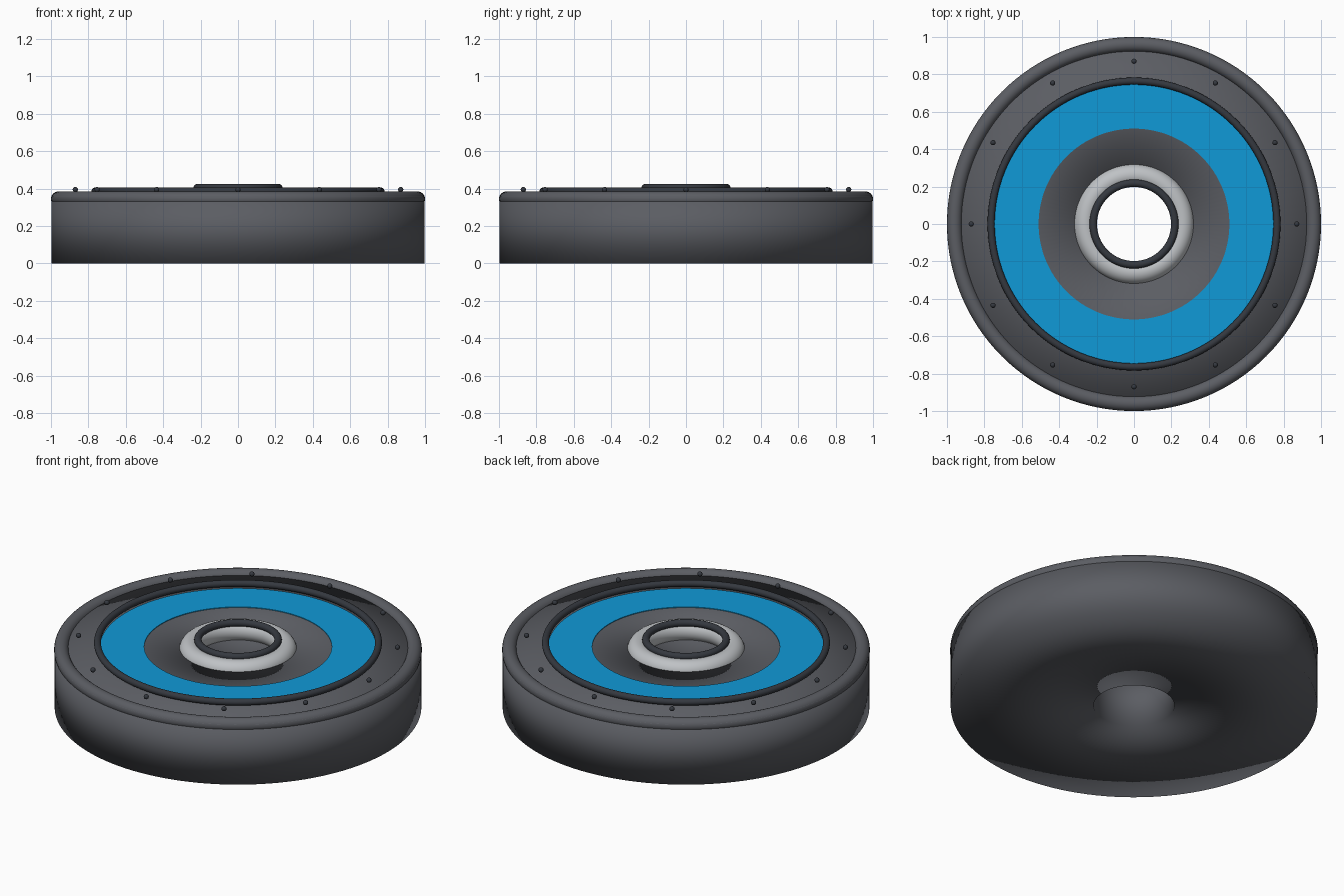
import bpy
import math

cube = bpy.data.objects.get("Cube")
if cube:
    bpy.data.objects.remove(cube, do_unlink=True)


def make_material(name, rgb):
    mat = bpy.data.materials.new(name)
    mat.use_nodes = True
    color = (*rgb, 1.0)
    mat.diffuse_color = color
    mat.node_tree.nodes["Principled BSDF"].inputs["Base Color"].default_value = color
    return mat


RUBBER = make_material("grey rubber", (0.105, 0.11, 0.125))
DARK = make_material("dark steel", (0.035, 0.04, 0.05))
BLUE = make_material("blue paint", (0.005, 0.32, 0.68))
SILVER = make_material("silver metal", (0.52, 0.54, 0.56))


def lathe(name, profile, material, segments=128):
    """Revolve a closed (radius, height) profile around z."""
    verts, faces = [], []
    count = len(profile)
    for i in range(segments):
        a = math.tau * i / segments
        verts += [(r * math.cos(a), r * math.sin(a), z) for r, z in profile]
    for i in range(segments):
        j = (i + 1) % segments
        for k in range(count):
            n = (k + 1) % count
            faces.append((i * count + k, j * count + k, j * count + n, i * count + n))
    mesh = bpy.data.meshes.new(name)
    mesh.from_pydata(verts, [], faces)
    mesh.materials.append(material)
    obj = bpy.data.objects.new(name, mesh)
    bpy.context.collection.objects.link(obj)
    return obj


def smooth(obj, angle=None):
    bpy.ops.object.select_all(action="DESELECT")
    obj.select_set(True)
    bpy.context.view_layer.objects.active = obj
    if angle is None:
        bpy.ops.object.shade_smooth()
    else:
        bpy.ops.object.shade_smooth_by_angle(angle=math.radians(angle))


def ring(name, major, minor, z, material):
    bpy.ops.mesh.primitive_torus_add(
        major_radius=major, minor_radius=minor, location=(0, 0, z),
        major_segments=128, minor_segments=24)
    obj = bpy.context.object
    obj.name = name
    obj.data.materials.append(material)
    smooth(obj)


TOP = 0.36

# Thick rubber disc with a bore, soft-shaded all over
body = lathe("plate_body", [(0.22, 0), (0.997, 0), (0.997, TOP), (0.22, TOP)], RUBBER)
smooth(body)

# Painted band on the top face
band = lathe("blue_band", [(0.51, TOP - 0.003), (0.75, TOP - 0.003),
                           (0.75, TOP + 0.004), (0.51, TOP + 0.004)], BLUE)
smooth(band, 30)

# Rounded rim, trim ring, hub and bore ring
ring("outer_rim", 0.96, 0.04, 0.345, RUBBER)
ring("trim_ring", 0.764, 0.019, 0.387, DARK)
ring("hub", 0.26, 0.06, 0.345, SILVER)
ring("bore_ring", 0.218, 0.02, 0.405, DARK)

# Twelve small studs around the outer face
for i in range(12):
    a = math.tau * i / 12
    bpy.ops.mesh.primitive_uv_sphere_add(
        segments=16, ring_count=10, radius=0.014,
        location=(0.87 * math.cos(a), 0.87 * math.sin(a), 0.395))
    stud = bpy.context.object
    stud.name = f"stud_{i + 1}"
    stud.data.materials.append(DARK)
    smooth(stud)
